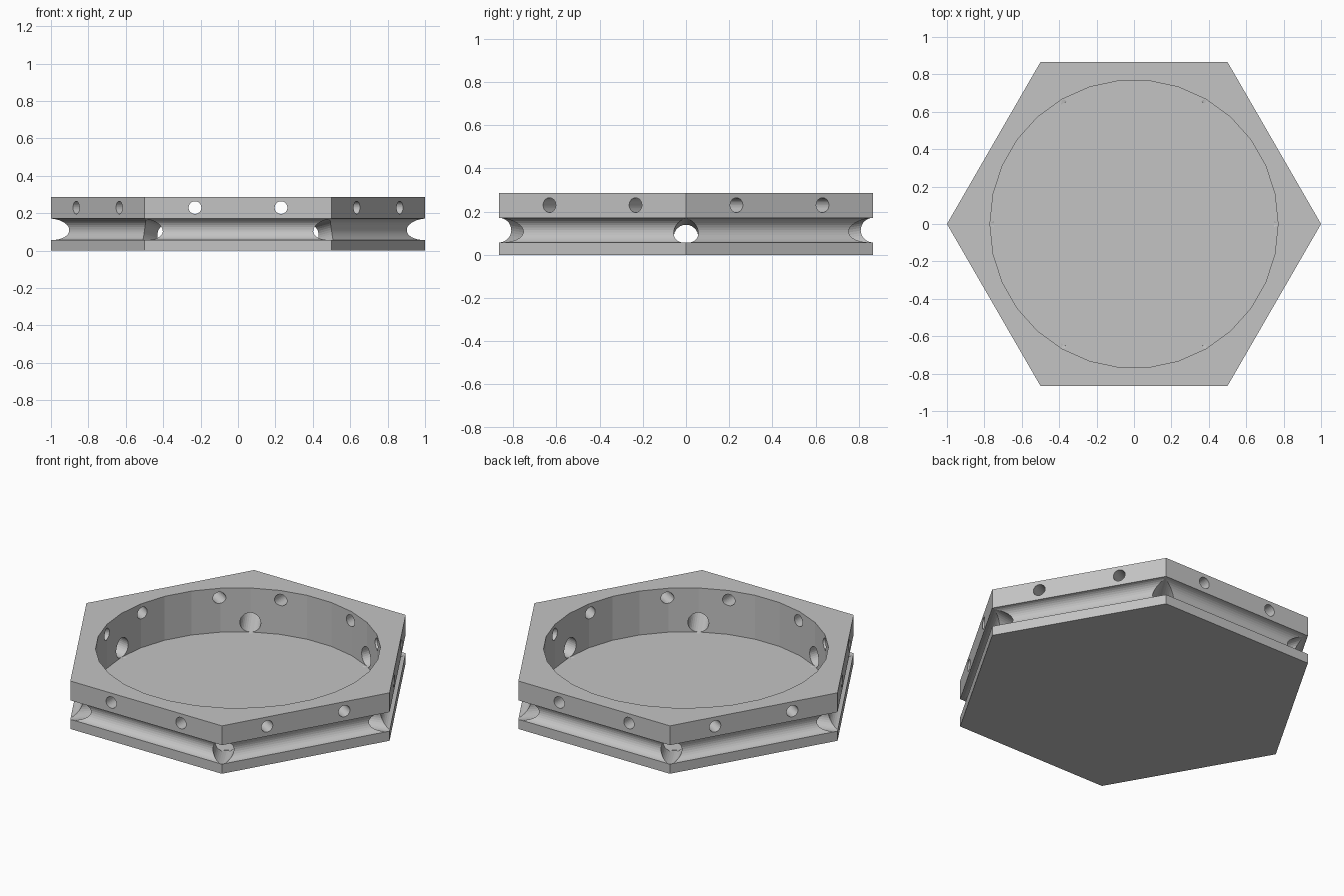
import bpy, bmesh, math
from mathutils import Matrix, Vector

cube = bpy.data.objects.get("Cube")
if cube:
    bpy.data.objects.remove(cube, do_unlink=True)

HEIGHT = 0.286
APOTHEM = math.sqrt(3) / 2
SIDES = 30

grey = bpy.data.materials.new("plain grey")
grey.use_nodes = True
colour = (0.55, 0.55, 0.55, 1)
grey.diffuse_color = colour
grey.node_tree.nodes["Principled BSDF"].inputs["Base Color"].default_value = colour


def prism(bm, start, end, radius, sides):
    """Add a closed prism running from start to end."""
    axis = Vector(end) - Vector(start)
    turn = axis.to_track_quat('Z', 'Y').to_matrix().to_4x4()
    place = Matrix.Translation(start) @ turn
    rings = []
    for z in (0, axis.length):
        ring = []
        for i in range(sides):
            a = math.tau * i / sides
            ring.append(bm.verts.new(place @ Vector((radius * math.cos(a), radius * math.sin(a), z))))
        rings.append(ring)
    low, high = rings
    bm.faces.new(low[::-1])
    bm.faces.new(high)
    for i in range(sides):
        j = (i + 1) % sides
        bm.faces.new((low[i], low[j], high[j], high[i]))


def make_object(name, bm):
    bmesh.ops.recalc_face_normals(bm, faces=bm.faces)
    mesh = bpy.data.meshes.new(name)
    bm.to_mesh(mesh)
    bm.free()
    mesh.materials.append(grey)
    obj = bpy.data.objects.new(name, mesh)
    bpy.context.collection.objects.link(obj)
    return obj


def polar(radius, angle, z, shift=0):
    """Point at a radius and angle, shifted sideways."""
    return Vector((radius * math.cos(angle) - shift * math.sin(angle),
                   radius * math.sin(angle) + shift * math.cos(angle), z))


# Hexagonal body
bm = bmesh.new()
prism(bm, (0, 0, 0), (0, 0, HEIGHT), 1, 6)
tray = make_object("hexagonal_tray", bm)

# Round pocket
cutters = []
bm = bmesh.new()
prism(bm, (0, 0, 0.024), (0, 0, 0.5), 0.77, SIDES)
cutters.append(make_object("pocket_cutter", bm))

for k in range(6):
    face = math.radians(30 + 60 * k)
    corner = math.radians(60 * k)

    # Half-round groove along the side
    bm = bmesh.new()
    prism(bm, polar(APOTHEM, face, 0.114, -0.65), polar(APOTHEM, face, 0.114, 0.65), 0.057, SIDES)
    cutters.append(make_object("groove_cutter", bm))

    # Sloping channel from the corner down into the pocket
    bm = bmesh.new()
    prism(bm, polar(0.74, corner, 0.0776), polar(1.1, corner, 0.128), 0.057, SIDES)
    cutters.append(make_object("corner_channel_cutter", bm))

    # Pair of small holes through the wall
    for shift in (-0.23, 0.23):
        bm = bmesh.new()
        prism(bm, polar(0.6, face, 0.23, shift), polar(1, face, 0.23, shift), 0.034, SIDES)
        cutters.append(make_object("wall_hole_cutter", bm))

for cutter in cutters:
    cutter.hide_render = True
    cutter.hide_viewport = True
    cut = tray.modifiers.new(cutter.name, 'BOOLEAN')
    cut.operation = 'DIFFERENCE'
    cut.solver = 'EXACT'
    cut.object = cutter

# Bake the cuts and drop the cutters
bpy.context.view_layer.update()
evaluated = tray.evaluated_get(bpy.context.evaluated_depsgraph_get())
finished = bpy.data.meshes.new_from_object(evaluated)
tray.modifiers.clear()
tray.data = finished
for cutter in cutters:
    bpy.data.objects.remove(cutter, do_unlink=True)
